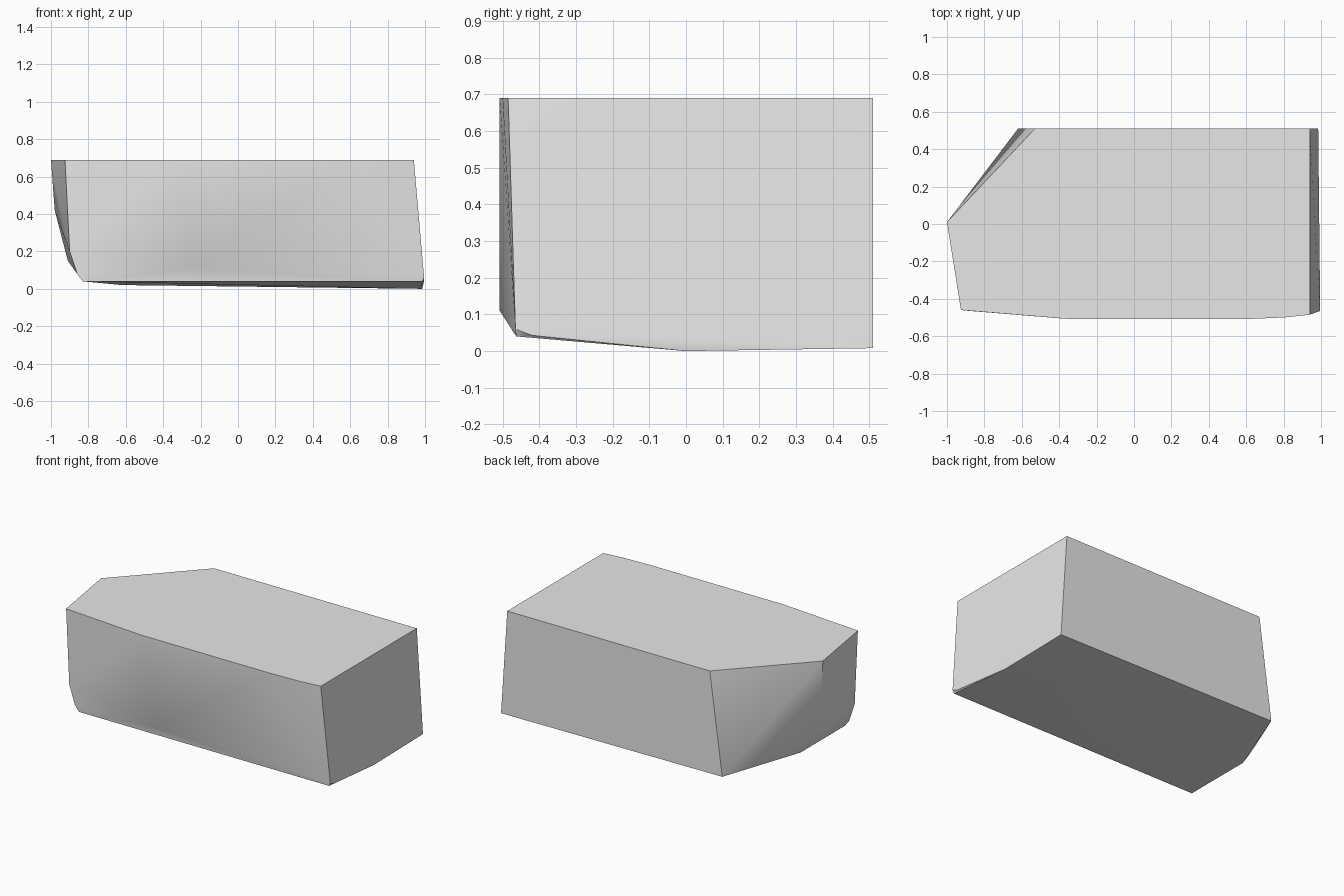
import bpy, bmesh

cube = bpy.data.objects.get("Cube")
if cube:
    bpy.data.objects.remove(cube, do_unlink=True)

TOP = 0.69

# Top outline, counted around from the left ridge
rim = [(-1, 0.01), (-0.925, -0.46), (-0.35, -0.508), (0.6, -0.508),
       (0.8, -0.5), (0.94, -0.485), (0.94, 0.51), (-0.53, 0.51)]
points = [(x, y, TOP) for x, y in rim]

# Curved ridge and front corner at the narrow end
points += [(-0.98, 0, 0.42), (-0.91, -0.02, 0.15), (-0.83, 0, 0.04)]
points += [(-0.9, -0.463, 0.2), (-0.86, -0.463, 0.08), (-0.83, -0.463, 0.04)]

# Lower bulge of the front and the shallow underside
points += [(-0.25, -0.508, 0.11), (0.995, -0.465, 0.06), (0.985, -0.463, 0.04),
           (0.995, -0.42, 0.043), (0.985, 0, 0), (0.985, 0.51, 0.008),
           (-0.62, 0.51, 0.02)]

# Wrap the points in a faceted shell
bm = bmesh.new()
for p in points:
    bm.verts.new(p)
hull = bmesh.ops.convex_hull(bm, input=bm.verts)
unused = [g for g in set(hull["geom_interior"] + hull["geom_unused"])
          if isinstance(g, bmesh.types.BMVert)]
bmesh.ops.delete(bm, geom=unused, context='VERTS')
bmesh.ops.dissolve_limit(bm, angle_limit=0.005, verts=bm.verts, edges=bm.edges)
bmesh.ops.recalc_face_normals(bm, faces=bm.faces)

mesh = bpy.data.meshes.new("block_body")
bm.to_mesh(mesh)
bm.free()
body = bpy.data.objects.new("block_body", mesh)
bpy.context.collection.objects.link(body)

# Soft shading over shallow bends, crisp main edges
bpy.context.view_layer.objects.active = body
body.select_set(True)
bpy.ops.object.shade_smooth_by_angle()

# Plain grey
grey = bpy.data.materials.new("light_grey")
grey.use_nodes = True
color = (0.8, 0.8, 0.8, 1)
grey.diffuse_color = color
grey.node_tree.nodes["Principled BSDF"].inputs["Base Color"].default_value = color
mesh.materials.append(grey)
